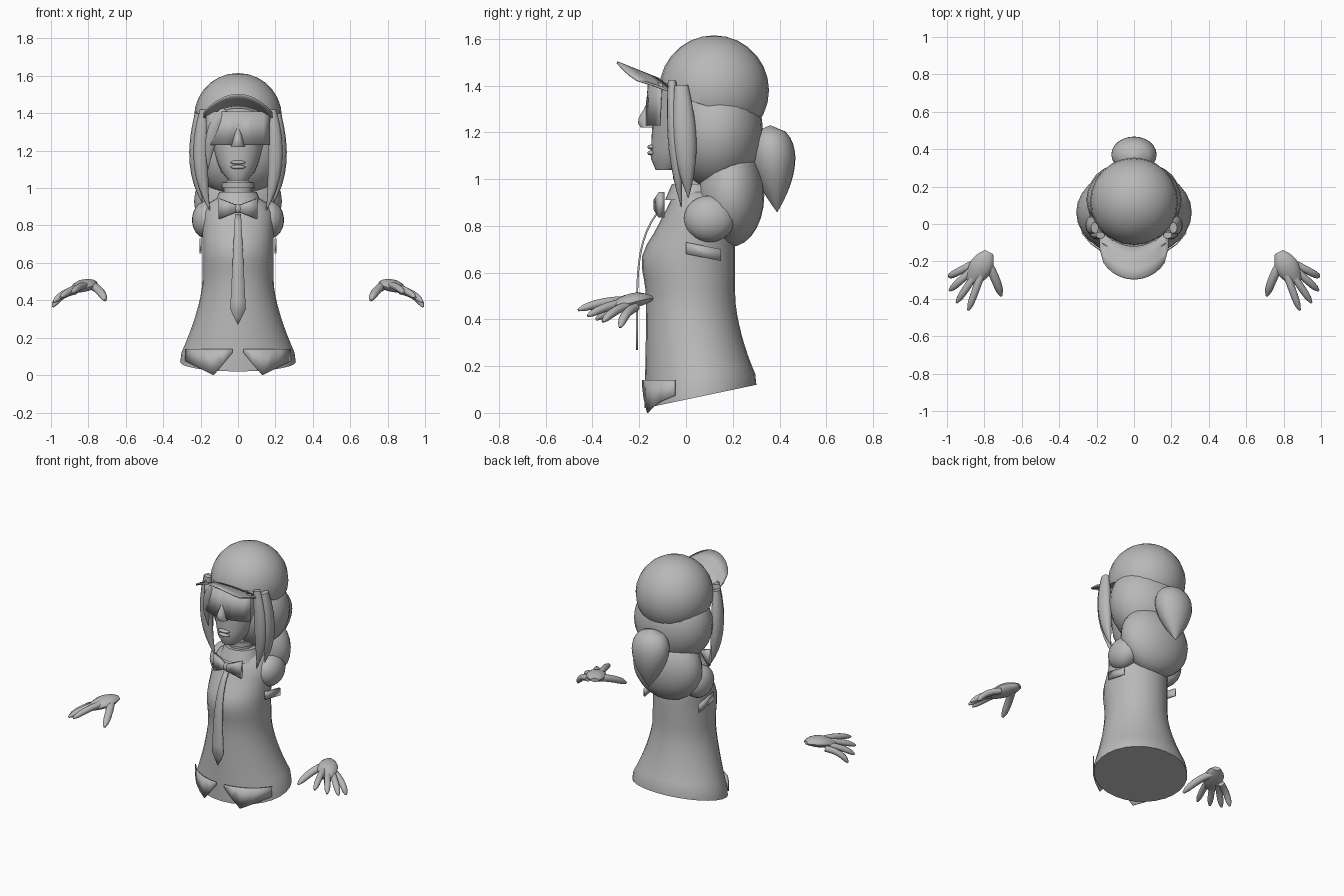
import bpy, bmesh, math
from mathutils import Vector, Matrix

cube = bpy.data.objects.get("Cube")
if cube:
    bpy.data.objects.remove(cube, do_unlink=True)

shade = .48
grey = bpy.data.materials.new("plain_grey")
grey.use_nodes = True
grey.diffuse_color = (shade, shade, shade, 1)
grey.node_tree.nodes["Principled BSDF"].inputs["Base Color"].default_value = grey.diffuse_color


def finish(name, bm, thickness=0):
    bmesh.ops.recalc_face_normals(bm, faces=bm.faces[:])
    mesh = bpy.data.meshes.new(name)
    bm.to_mesh(mesh)
    bm.free()
    mesh.shade_smooth()
    mesh.set_sharp_from_angle(angle=math.radians(45))
    mesh.materials.append(grey)
    part = bpy.data.objects.new(name, mesh)
    bpy.context.scene.collection.objects.link(part)
    if thickness:
        solid = part.modifiers.new("thickness", "SOLIDIFY")
        solid.thickness = thickness
        solid.offset = 0


def bridge(name, rings, closed=True, thickness=0):
    """Join rows of points; closed rows become a capped tube."""
    bm = bmesh.new()
    rows = [[bm.verts.new(point) for point in ring] for ring in rings]
    count = len(rows[0])
    for lower, upper in zip(rows, rows[1:]):
        for i in range(count if closed else count - 1):
            j = (i + 1) % count
            bm.faces.new((lower[i], lower[j], upper[j], upper[i]))
    if closed:
        bm.faces.new(rows[0])
        bm.faces.new(rows[-1])
    bmesh.ops.remove_doubles(bm, verts=bm.verts[:], dist=.0005)
    finish(name, bm, thickness)


def circle(count):
    angles = [i * math.tau / count for i in range(count)]
    return [(math.cos(angle), math.sin(angle)) for angle in angles]


def spread(steps):
    return [i / steps for i in range(steps + 1)]


def loft(name, bottom, top, shape, steps=8, sides=24):
    """Stack ellipses; shape gives half width, front, back and tilt at a height."""
    rings = []
    for t in spread(steps):
        z = bottom + (top - bottom) * t
        width, front, back, tilt = shape(z, t)
        middle, depth = (front + back) / 2, (back - front) / 2
        rings.append([(width * c, middle + depth * s, z + tilt * depth * s)
                      for c, s in circle(sides)])
    bridge(name, rings)


def tube(name, controls, width, depth, taper, side=1, reference=(0, 0, 1)):
    """Sweep a tapering ellipse along a three-point curve."""
    a, b, c = [Vector((x * side, y, z)) for x, y, z in controls]
    rings = []
    for t in spread(8):
        centre = a.lerp(b, t).lerp(b.lerp(c, t), t)
        along = (b - a).lerp(c - b, t).normalized()
        across = along.cross(Vector(reference)).normalized()
        normal = across.cross(along)
        size = taper(t)
        rings.append([centre + across * p * width * size + normal * q * depth * size
                      for p, q in circle(12)])
    bridge(name, rings)


def ball(name, centre, radii, cut=None):
    bm = bmesh.new()
    place = Matrix.Translation(centre) @ Matrix.Diagonal((*radii, 1))
    bmesh.ops.create_uvsphere(bm, u_segments=24, v_segments=14, radius=1, matrix=place)
    if cut:
        point, normal = cut
        bmesh.ops.bisect_plane(bm, geom=bm.verts[:] + bm.edges[:] + bm.faces[:],
                               plane_co=point, plane_no=normal, clear_inner=True)
        bmesh.ops.holes_fill(bm, edges=[edge for edge in bm.edges if edge.is_boundary])
    finish(name, bm)


# Torso: flared tilted hem, fuller chest, shoulders closing in
def torso_shape(z, t):
    flare = min(.7, max(0, 1 - 2 * z) ** 1.5)
    chest = math.exp(-((z - .64) * 12) ** 2)
    lean = max(0, z - .7)
    close = max(0, z - .82)
    width = .19 + .17 * flare - 35 * close ** 3
    front = -.17 - .01 * flare - .02 * chest + lean / 2
    back = .21 + .13 * flare - 1.2 * lean ** 2
    return width, front, back, .3 * flare


loft("torso", .07, .97, torso_shape, steps=18, sides=28)
loft("neck", .9, 1.1, lambda z, t: (.075, -.04, .1, 0), steps=1)
loft("collar", .91, .98, lambda z, t: (.13 - .03 * t, -.09 + .03 * t, .15 - .02 * t, 0), steps=1)
loft("choker", 1, 1.03, lambda z, t: (.087, -.055, .11, 0), steps=1)

# Face, nose and lips
loft("face", 1.04, 1.41,
     lambda z, t: (.17 * (t + .03) ** .35, -.13 - .02 * min(1, 8 * t) + .02 * t * t,
                   .22 * math.sqrt(t) - .03, 0))
loft("nose", 1.22, 1.34,
     lambda z, t: (.036 - .028 * t, -.17 - .05 * math.sin(3 * t + .5) * (1 - t), -.12, 0), steps=6)
for lip, height in (("upper", 1.137), ("lower", 1.112)):
    ball(lip + "_lip", (0, -.147, height), (.04, .018, .011))

# Hair masses and a teardrop ponytail
ball("hair", (0, .13, 1.2), (.255, .2, .25))
ball("lower_hair", (0, .19, .93), (.235, .145, .22))


def teardrop(z, t):
    size = .31 * t * math.sqrt(1 - t) + .002
    centre = .39 - .03 * t
    return size, centre - .8 * size, centre + .8 * size, 0


loft("ponytail", .86, 1.23, teardrop, steps=14)

# Cap, cut lower at the back, with an arched brim
dome = .235
ball("cap", (0, .12, 1.38), (dome, dome, dome), ((0, -.1, 1.37), (0, .3, 1)))
brim = []
for reach in spread(3):
    row = []
    for t in spread(16):
        u = 2 * t - 1
        arch = 1 - u * u
        inner = Vector((.185 * u, -.03 - .09 * arch, 1.36 + .07 * arch))
        outer = Vector((.185 * u, -.13 - .165 * math.sqrt(arch), 1.4 + .1 * arch))
        row.append(inner.lerp(outer, reach))
    brim.append(row)
bridge("cap_brim", brim, closed=False, thickness=.009)

# Wraparound glasses with a notch over the nose
lower_rim, upper_rim = [], []
for i in range(-5, 6):
    x = i * .034
    y = 2 * x * x - .17
    lower_rim.append((x, y, 1.23 if i else 1.29))
    upper_rim.append((x, y + .01, 1.41))
bridge("glasses", [lower_rim, upper_rim], closed=False, thickness=.006)

# Bow knot and hanging pointed tie
ball("bow_knot", (0, -.12, .89), (.022, .02, .025))
tie = []
for t in spread(14):
    half = (.015 + .03 * t) * min(1, 7 * (1 - t)) + .001
    y, z = -.21 + .09 * (1 - t) ** 5, .86 - .59 * t
    tie.append([(-half, y, z), (half, y, z)])
bridge("tie", tie, closed=False, thickness=.008)


def lock_taper(t):
    return math.sin(math.pi * (.2 + .79 * t))


def finger_taper(t):
    return math.sqrt(1.1 - t ** 6)


def palm_taper(t):
    return math.sin(.4 + 2.2 * t)


# Mirrored parts
for side, word in ((-1, "right"), (1, "left")):
    ball(word + "_shoulder", (.168 * side, .1, .83), (.078, .11, .1))
    sleeve = [[(.2 * side, y, z - y / 5) for y in (0, .07, .15)] for z in (.73, .68)]
    bridge(word + "_sleeve_edge", sleeve, closed=False, thickness=.01)
    wing = [[(x * side, x / 4 - .13, .89 - half), (x * side, x / 4 - .13, .89 + half)]
            for x, half in ((.01, .02), (.1, .055))]
    bridge(word + "_bow_wing", wing, closed=False, thickness=.025)

    # Pointed jacket hem
    hem, seam = [], []
    for i in range(6):
        x = .03 + i / 20
        y = .06 - .247 * math.sqrt(1 - (x / .31) ** 2)
        hem.append((x * side, y, max((.13 - x) * 1.2, (x - .13) / 2)))
        seam.append((x * side, y, .14))
    bridge(word + "_jacket_point", [hem, seam], closed=False, thickness=.006)

    # Locks beside the face
    facing = (0, 1, 0)
    tube(word + "_front_lock", ((.18, -.06, 1.42), (.23, -.05, 1.1), (.15, -.02, .88)),
         .04, .03, lock_taper, side, facing)
    tube(word + "_outer_lock", ((.21, -.02, 1.4), (.25, 0, 1.1), (.19, .01, .92)),
         .035, .05, lock_taper, side, facing)

    # Open hand: palm, fanned fingers and thumb
    wrist = Vector((.78, -.17, 0))
    tube(word + "_palm", ((.775, -.15, .49), (.81, -.22, .49), (.87, -.31, .455)),
         .062, .032, palm_taper, side)
    for i, digit in enumerate(("index", "middle", "ring", "little")):
        angle = math.radians(14 * i - 70)
        aim = Vector((math.cos(angle), math.sin(angle), 0))
        stops = ((.1, .48 - .01 * i), (.2, .48 - .015 * i), (.31 - .008 * i * i, .44 - .025 * i))
        tube(f"{word}_{digit}_finger", [wrist + aim * far + Vector((0, 0, z)) for far, z in stops],
             .019, .018, finger_taper, side)
    tube(word + "_thumb", ((.79, -.2, .48), (.74, -.28, .47), (.71, -.385, .4)),
         .023, .021, finger_taper, side)

# Fringe swept across one side of the brow
tube("fringe", ((-.07, -.135, 1.42), (-.16, -.14, 1.3), (-.16, -.08, 1.1)),
     .035, .018, lock_taper, reference=(0, 1, 0))
